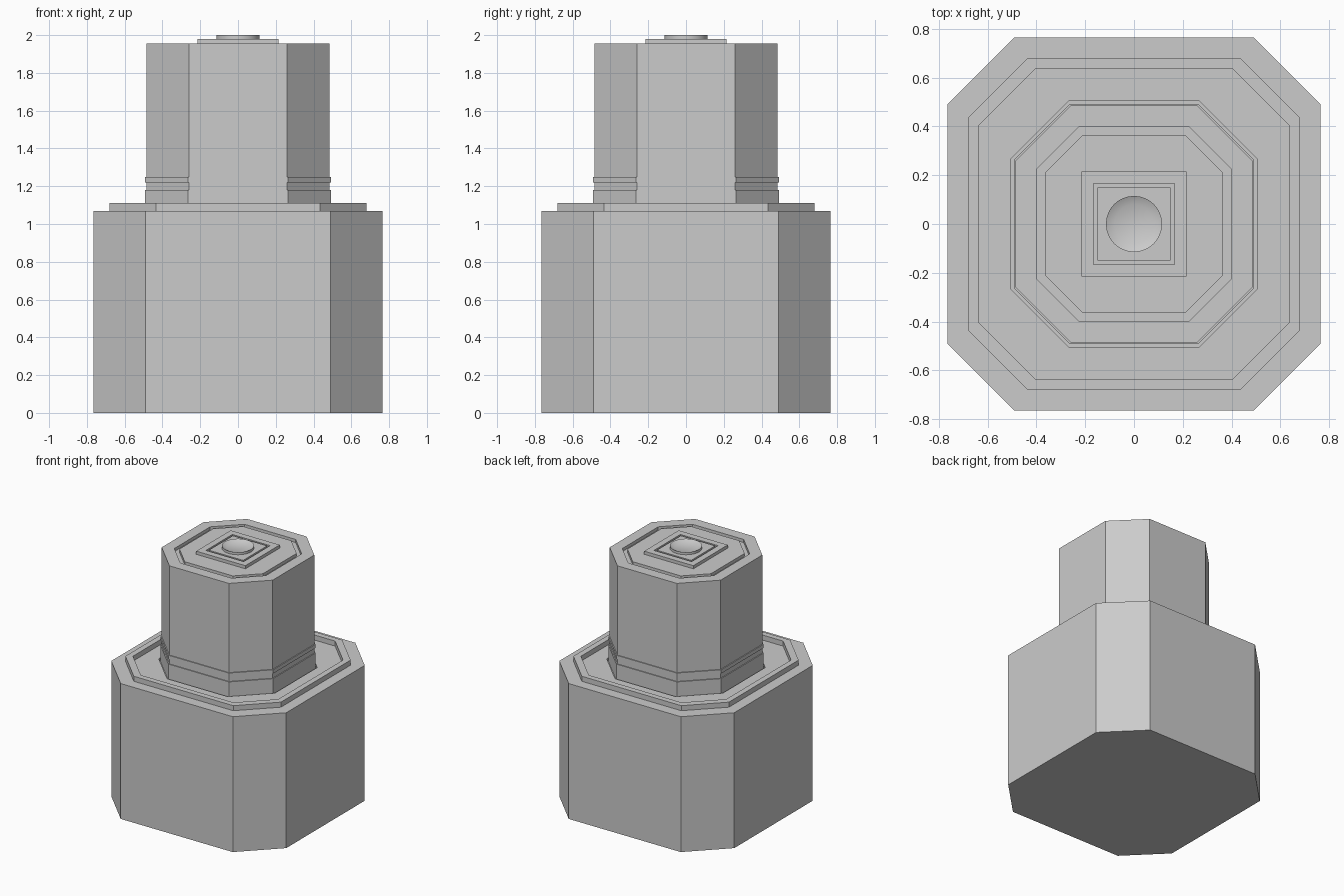
import bpy, bmesh, math

cube = bpy.data.objects.get("Cube")
if cube:
    bpy.data.objects.remove(cube, do_unlink=True)

grey = bpy.data.materials.new("plain_grey")
grey.use_nodes = True
grey.diffuse_color = (0.6, 0.6, 0.6, 1)
grey.node_tree.nodes["Principled BSDF"].inputs["Base Color"].default_value = (0.6, 0.6, 0.6, 1)


def octagon(half, corner):
    """Square of the given half width with its corners cut off."""
    pts = []
    for i in range(4):
        c, s = round(math.cos(i * math.pi / 2)), round(math.sin(i * math.pi / 2))
        for x, y in ((half, -corner), (half, corner)):
            pts.append((x * c - y * s, x * s + y * c))
    return pts


def square(half):
    return [(half, -half), (half, half), (-half, half), (-half, -half)]


def circle(radius, n=32):
    return [(radius * math.cos(2 * math.pi * i / n), radius * math.sin(2 * math.pi * i / n))
            for i in range(n)]


def stack(name, sections, ring=False):
    """Skin a list of (outline, height); a ring closes on itself, a solid gets caps."""
    bm = bmesh.new()
    loops = [[bm.verts.new((x, y, z)) for x, y in outline] for outline, z in sections]
    pairs = list(zip(loops, loops[1:]))
    if ring:
        pairs.append((loops[-1], loops[0]))
    for low, high in pairs:
        n = len(low)
        for i in range(n):
            j = (i + 1) % n
            bm.faces.new((low[i], low[j], high[j], high[i]))
    if not ring:
        bm.faces.new(loops[0][::-1])
        bm.faces.new(loops[-1])
    bmesh.ops.recalc_face_normals(bm, faces=bm.faces)
    mesh = bpy.data.meshes.new(name)
    bm.to_mesh(mesh)
    bm.free()
    mesh.materials.append(grey)
    obj = bpy.data.objects.new(name, mesh)
    bpy.context.collection.objects.link(obj)
    return obj


# Wide lower body, with a narrow gap around the tower foot
body, socket = octagon(0.765, 0.49), octagon(0.507, 0.265)
stack("lower_body", [(body, 0), (body, 1.07), (socket, 1.07), (socket, 1.05)])

# Raised rim on the shoulder
rim_out, rim_in = octagon(0.68, 0.435), octagon(0.635, 0.405)
stack("shoulder_rim", [(rim_out, 1.07), (rim_out, 1.11), (rim_in, 1.11), (rim_in, 1.07)], ring=True)

# Tower with two bands at the foot and a channel in the top
band, wall = octagon(0.492, 0.264), octagon(0.485, 0.26)
chan_out, chan_in = octagon(0.40, 0.224), octagon(0.365, 0.21)
stack("tower", [(band, 1.05), (band, 1.18), (wall, 1.18), (wall, 1.22), (band, 1.22),
                (band, 1.25), (wall, 1.25), (wall, 1.955), (chan_out, 1.955),
                (chan_out, 1.93), (chan_in, 1.93), (chan_in, 1.955)])

# Square plate with its own channel
stack("top_plate", [(square(0.215), 1.95), (square(0.215), 1.98), (square(0.165), 1.98),
                    (square(0.165), 1.965), (square(0.15), 1.965), (square(0.15), 1.98)])

# Round button with a dished top
button = stack("top_button", [(circle(0.115), 1.97), (circle(0.115), 2.0),
                              (circle(0.08), 1.982)])
bpy.ops.object.select_all(action='DESELECT')
button.select_set(True)
bpy.context.view_layer.objects.active = button
bpy.ops.object.shade_smooth_by_angle(angle=math.radians(40))
